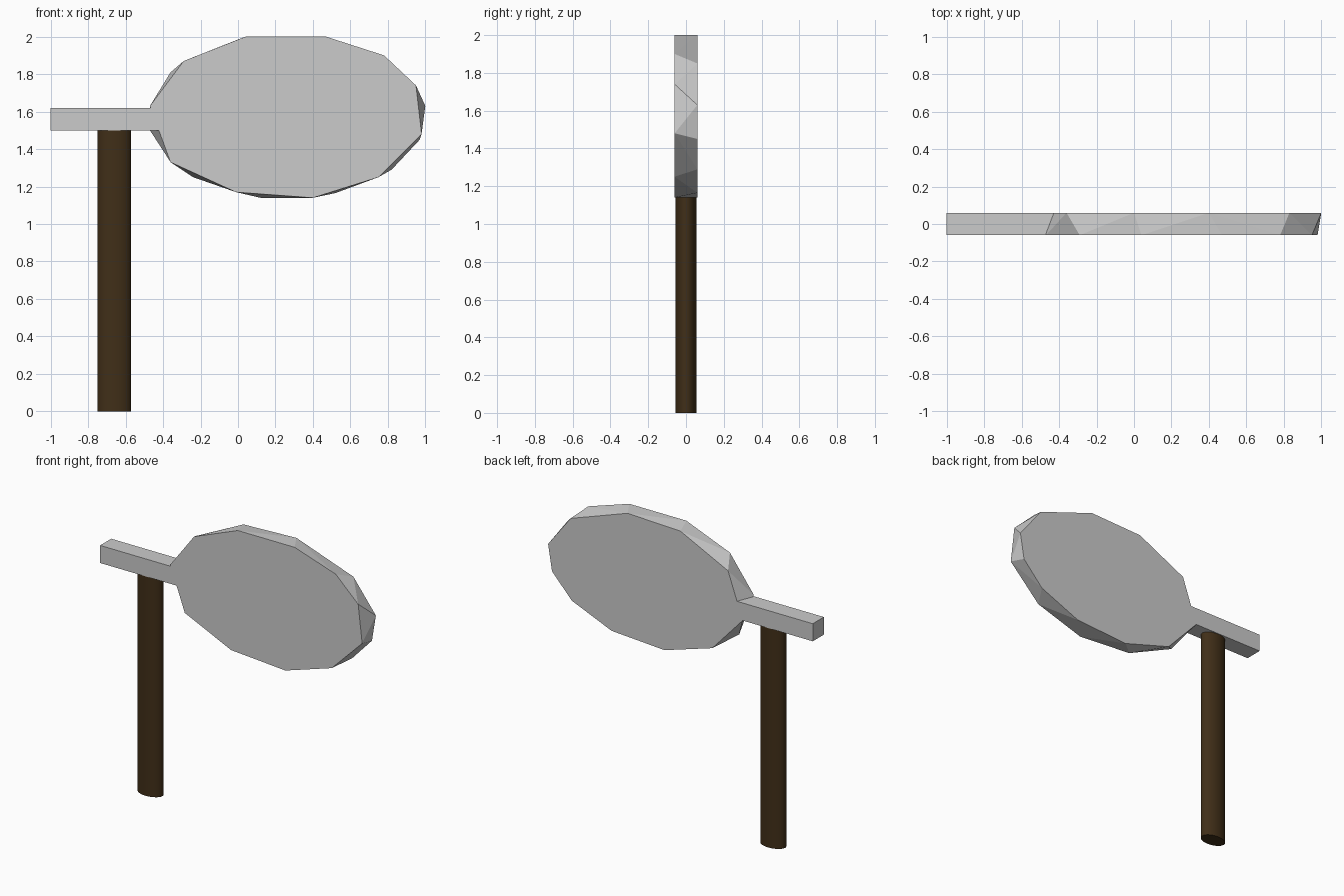
import bpy, bmesh

if "Cube" in bpy.data.objects:
    bpy.data.objects.remove(bpy.data.objects["Cube"])

D = 0.06  # half thickness of the sign

def add_object(name, bm):
    bmesh.ops.recalc_face_normals(bm, faces=bm.faces)
    mesh = bpy.data.meshes.new(name)
    bm.to_mesh(mesh)
    bm.free()
    obj = bpy.data.objects.new(name, mesh)
    bpy.context.collection.objects.link(obj)
    return obj

# Faceted oval panel: differing front and back outlines joined by a hull
front = [(-0.47, 1.63), (-0.29, 1.87), (0.04, 2.0), (0.47, 2.0), (0.78, 1.9),
         (0.95, 1.74), (0.98, 1.48), (0.75, 1.25), (0.40, 1.14), (-0.01, 1.17),
         (-0.36, 1.33), (-0.42, 1.5)]
back = [(-0.47, 1.5), (-0.36, 1.81), (0.0, 1.985), (0.40, 2.0), (0.83, 1.85),
        (1.0, 1.63), (0.97, 1.45), (0.82, 1.29), (0.52, 1.165), (0.12, 1.14),
        (-0.24, 1.25)]
bm = bmesh.new()
for outline, y in ((front, -D), (back, D)):
    for x, z in outline:
        bm.verts.new((x, y, z))
bmesh.ops.convex_hull(bm, input=bm.verts)
bmesh.ops.dissolve_limit(bm, angle_limit=0.01, verts=bm.verts, edges=bm.edges)
add_object("oval_panel", bm)

# Square arm holding the panel
bm = bmesh.new()
bmesh.ops.create_cube(bm, size=1)
bmesh.ops.scale(bm, vec=(0.58, 2 * D, 0.12), verts=bm.verts)
bmesh.ops.translate(bm, vec=(-0.71, 0, 1.56), verts=bm.verts)
add_object("arm", bm)

# Flattened round post
bpy.ops.mesh.primitive_cylinder_add(vertices=32, radius=1, depth=1.5,
                                    location=(-0.66, 0, 0.75))
post = bpy.context.object
post.name = "post"
post.scale = (0.09, 0.056, 1)
bpy.ops.object.transform_apply(location=False, rotation=False, scale=True)
bpy.ops.object.shade_smooth_by_angle()
wood = bpy.data.materials.new("dark_wood")
wood.diffuse_color = (0.052, 0.028, 0.009, 1)
wood.use_nodes = True
wood.node_tree.nodes["Principled BSDF"].inputs["Base Color"].default_value = wood.diffuse_color
post.data.materials.append(wood)
